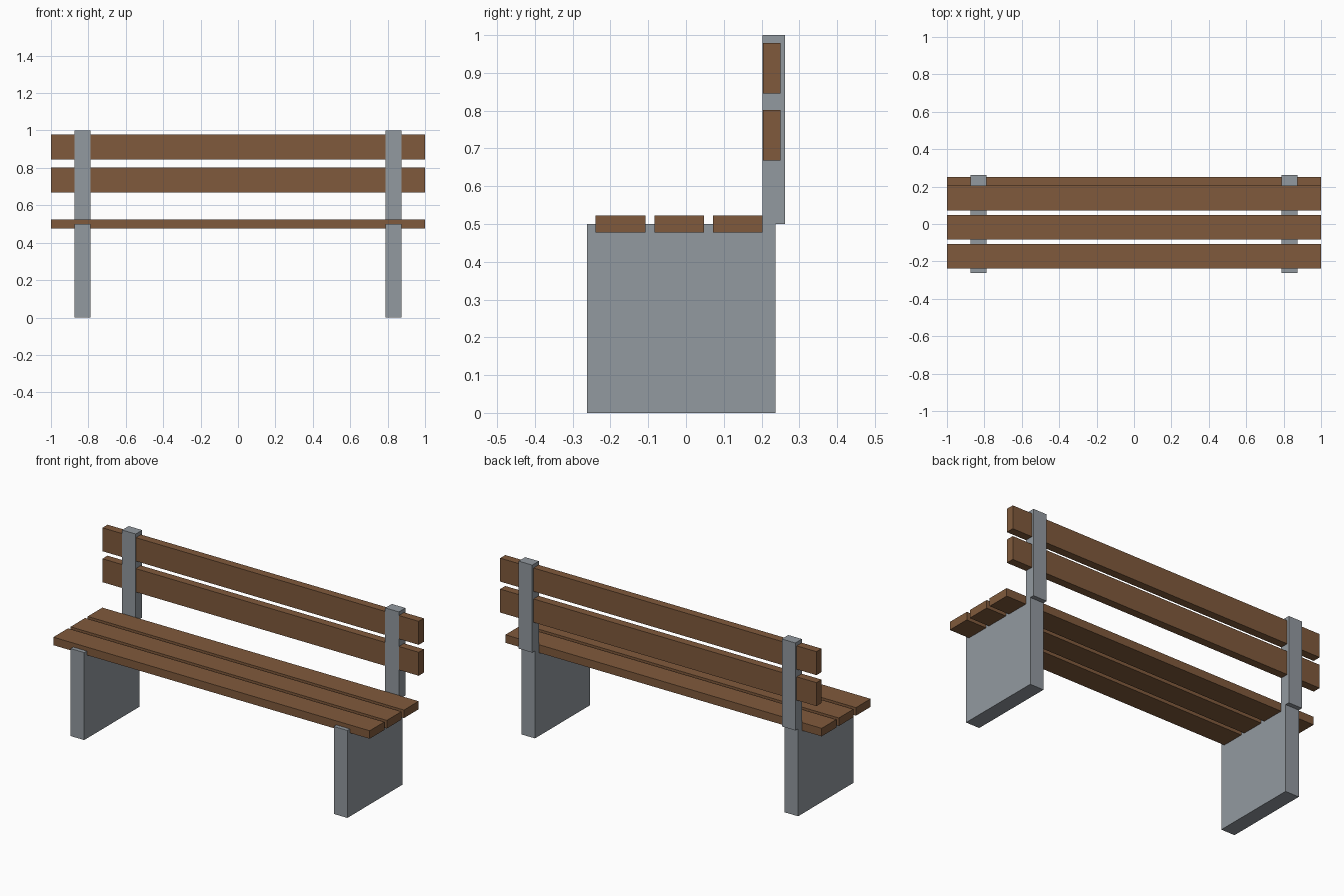
import bpy

default = bpy.data.objects.get("Cube")
if default:
    bpy.data.objects.remove(default, do_unlink=True)


def make_material(name, color):
    mat = bpy.data.materials.new(name)
    mat.use_nodes = True
    mat.diffuse_color = color
    mat.node_tree.nodes["Principled BSDF"].inputs["Base Color"].default_value = color
    return mat


def box(name, xs, ys, zs, mat):
    """Box spanning the given (low, high) range on each axis."""
    spans = (xs, ys, zs)
    bpy.ops.mesh.primitive_cube_add(size=1, location=[(a + b) / 2 for a, b in spans])
    obj = bpy.context.object
    obj.name = name
    obj.scale = [b - a for a, b in spans]
    bpy.ops.object.transform_apply(location=False, rotation=False, scale=True)
    obj.data.materials.append(mat)
    return obj


wood = make_material("brown wood", (0.216, 0.102, 0.045, 1))
concrete = make_material("grey concrete", (0.29, 0.32, 0.35, 1))
full_width = (-1, 1)

# Slab legs with a back post standing on each
for side, x in (("left", 0.832), ("right", -0.832)):
    xs = (x - 0.043, x + 0.043)
    box(side + "_leg", xs, (-0.262, 0.237), (0, 0.5), concrete)
    box(side + "_back_post", xs, (0.203, 0.262), (0.5, 1), concrete)

# Three seat planks, half sunk into the legs
for i, y in enumerate((-0.173, -0.018, 0.137)):
    box(f"seat_plank_{i + 1}", full_width, (y - 0.066, y + 0.066), (0.477, 0.523), wood)

# Two backrest planks set into the posts
for name, z in (("lower", 0.735), ("upper", 0.912)):
    box(name + "_back_plank", full_width, (0.204, 0.25), (z - 0.067, z + 0.067), wood)
